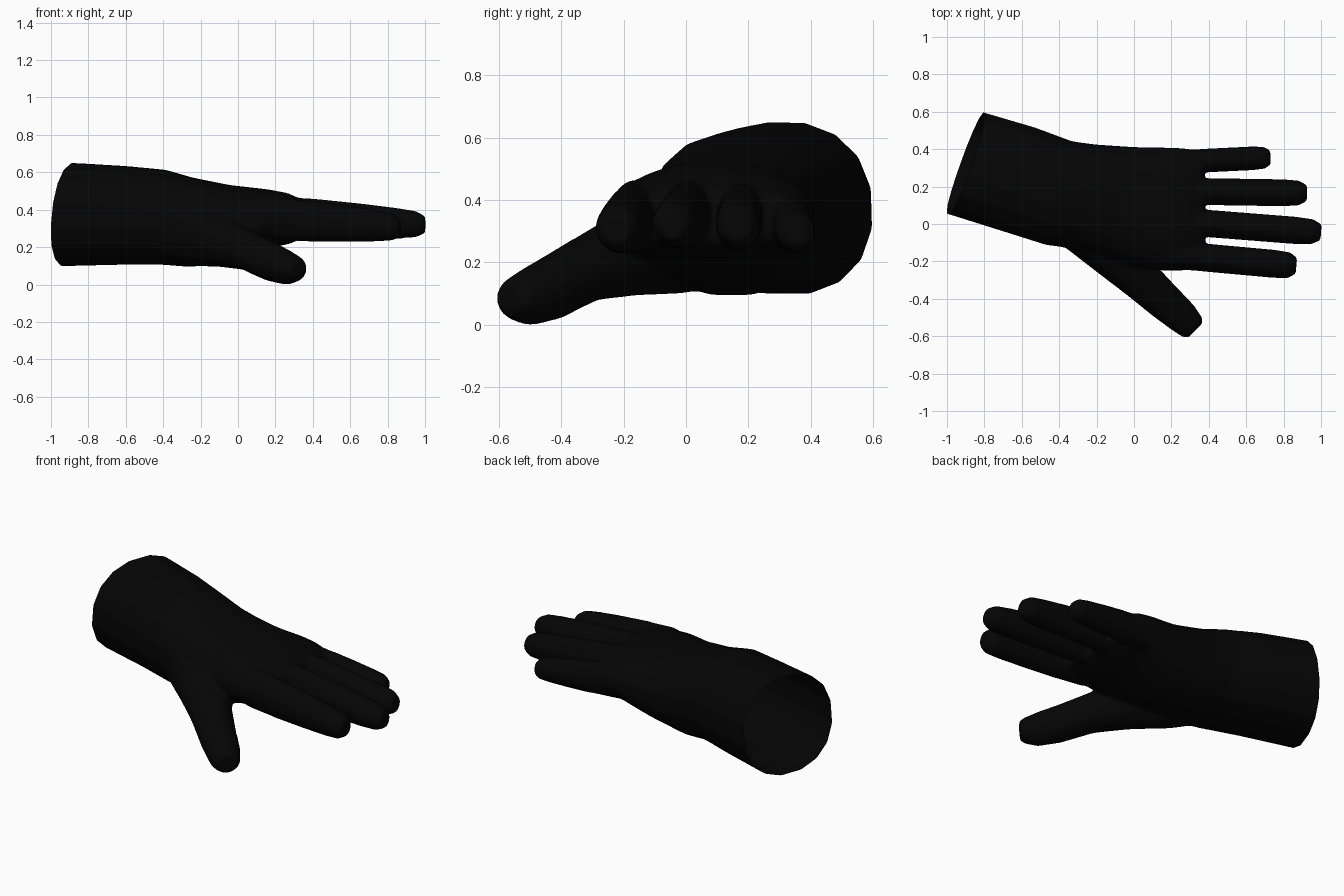
import bpy, bmesh, math
from mathutils import Vector

cube = bpy.data.objects.get("Cube")
if cube:
    bpy.data.objects.remove(cube, do_unlink=True)

black = bpy.data.materials.new("black_rubber")
black.use_nodes = True
colour = (0.0015, 0.0015, 0.0015, 1)
black.diffuse_color = colour
black.node_tree.nodes["Principled BSDF"].inputs["Base Color"].default_value = colour


def loft(name, sections, sides=12, power=1.0):
    """Closed tube through sections of (x, y, z, half width, half height)."""
    bm = bmesh.new()
    rings = []
    centres = [Vector(s[:3]) for s in sections]
    for i, (x, y, z, w, h) in enumerate(sections):
        d = centres[min(i + 1, len(centres) - 1)] - centres[max(i - 1, 0)]
        across = Vector((-d.y, d.x, 0)).normalized()
        ring = []
        for k in range(sides):
            a = math.tau * (k + 0.5) / sides
            c, s = math.cos(a), math.sin(a)
            c = math.copysign(abs(c) ** power, c)
            s = math.copysign(abs(s) ** power, s)
            ring.append(bm.verts.new(centres[i] + across * (w * c) + Vector((0, 0, h * s))))
        rings.append(ring)
    for a, b in zip(rings, rings[1:]):
        for k in range(sides):
            n = (k + 1) % sides
            bm.faces.new((a[k], a[n], b[n], b[k]))
    bm.faces.new(rings[0])
    bm.faces.new(rings[-1])
    bmesh.ops.recalc_face_normals(bm, faces=bm.faces)
    mesh = bpy.data.meshes.new(name)
    bm.to_mesh(mesh)
    bm.free()
    mesh.materials.append(black)
    ob = bpy.data.objects.new(name, mesh)
    bpy.context.collection.objects.link(ob)
    return ob


# Cuff, wrist and palm; the cuff runs long and is trimmed later
glove = loft("glove", [
    (-1.12, 0.39, 0.375, 0.292, 0.28),
    (-0.90, 0.325, 0.375, 0.292, 0.28),
    (-0.62, 0.24, 0.37, 0.295, 0.268),
    (-0.40, 0.165, 0.36, 0.29, 0.258),
    (-0.25, 0.145, 0.333, 0.288, 0.243),
    (-0.05, 0.11, 0.33, 0.31, 0.205),
    (0.15, 0.08, 0.35, 0.335, 0.162),
    (0.27, 0.078, 0.352, 0.332, 0.138),
    (0.375, 0.08, 0.345, 0.31, 0.09)], sides=16, power=0.9)

# Fingers: base and tip positions, with the knuckle size
fingers = {
    "index_finger": ((0.2, -0.163, 0.352), (0.868, -0.224, 0.305), 0.077),
    "middle_finger": ((0.2, 0.018, 0.362), (1.0, -0.045, 0.32), 0.075),
    "ring_finger": ((0.2, 0.176, 0.357), (0.925, 0.165, 0.312), 0.074),
    "little_finger": ((0.2, 0.33, 0.338), (0.73, 0.356, 0.293), 0.065),
}
profile = [(0, 1.0, 1.55), (0.3, 1.0, 1.45), (0.6, 1.0, 1.28),
           (0.82, 1.0, 1.1), (0.94, 0.92, 0.95), (1, 0.58, 0.62)]
parts = []
for name, (base, tip, r) in fingers.items():
    a, b = Vector(base), Vector(tip)
    parts.append(loft(name, [(*a.lerp(b, t), r * w, r * h) for t, w, h in profile]))

# Thumb, rooted deep in the heel of the hand
parts.append(loft("thumb", [
    (-0.45, 0.09, 0.31, 0.12, 0.17),
    (-0.27, -0.02, 0.28, 0.148, 0.185),
    (-0.09, -0.17, 0.235, 0.14, 0.145),
    (0.04, -0.30, 0.19, 0.115, 0.115),
    (0.17, -0.42, 0.125, 0.102, 0.108),
    (0.26, -0.50, 0.092, 0.091, 0.095),
    (0.31, -0.55, 0.085, 0.076, 0.07),
    (0.328, -0.568, 0.085, 0.058, 0.05)]))

# Weld all parts into one skin
bpy.context.view_layer.objects.active = glove
for part in parts:
    mod = glove.modifiers.new("join", "BOOLEAN")
    mod.operation = "UNION"
    mod.solver = "EXACT"
    mod.object = part
    bpy.ops.object.modifier_apply(modifier=mod.name)
    bpy.data.objects.remove(part, do_unlink=True)

mod = glove.modifiers.new("skin", "REMESH")
mod.mode = "VOXEL"
mod.voxel_size = 0.009
bpy.ops.object.modifier_apply(modifier=mod.name)

# Soften the joints, most of all around the knuckles and thumb root
bm = bmesh.new()
bm.from_mesh(glove.data)
joints = [v for v in bm.verts if -0.45 < v.co.x < 0.38 and v.co.y > -0.36]
for group, rounds in ((bm.verts[:], 3), (joints, 15)):
    for _ in range(rounds):
        bmesh.ops.smooth_vert(bm, verts=group, factor=0.5,
                              use_axis_x=True, use_axis_y=True, use_axis_z=True)

# Trim the cuff to its sloping open end
bmesh.ops.bisect_plane(bm, geom=bm.verts[:] + bm.edges[:] + bm.faces[:],
                       plane_co=(-0.897, 0.325, 0.375),
                       plane_no=(-1, 0.36, 0.11), clear_outer=True)
bm.to_mesh(glove.data)
bm.free()

bpy.ops.object.select_all(action="DESELECT")
glove.select_set(True)
bpy.ops.object.shade_smooth_by_angle(angle=math.radians(60))
